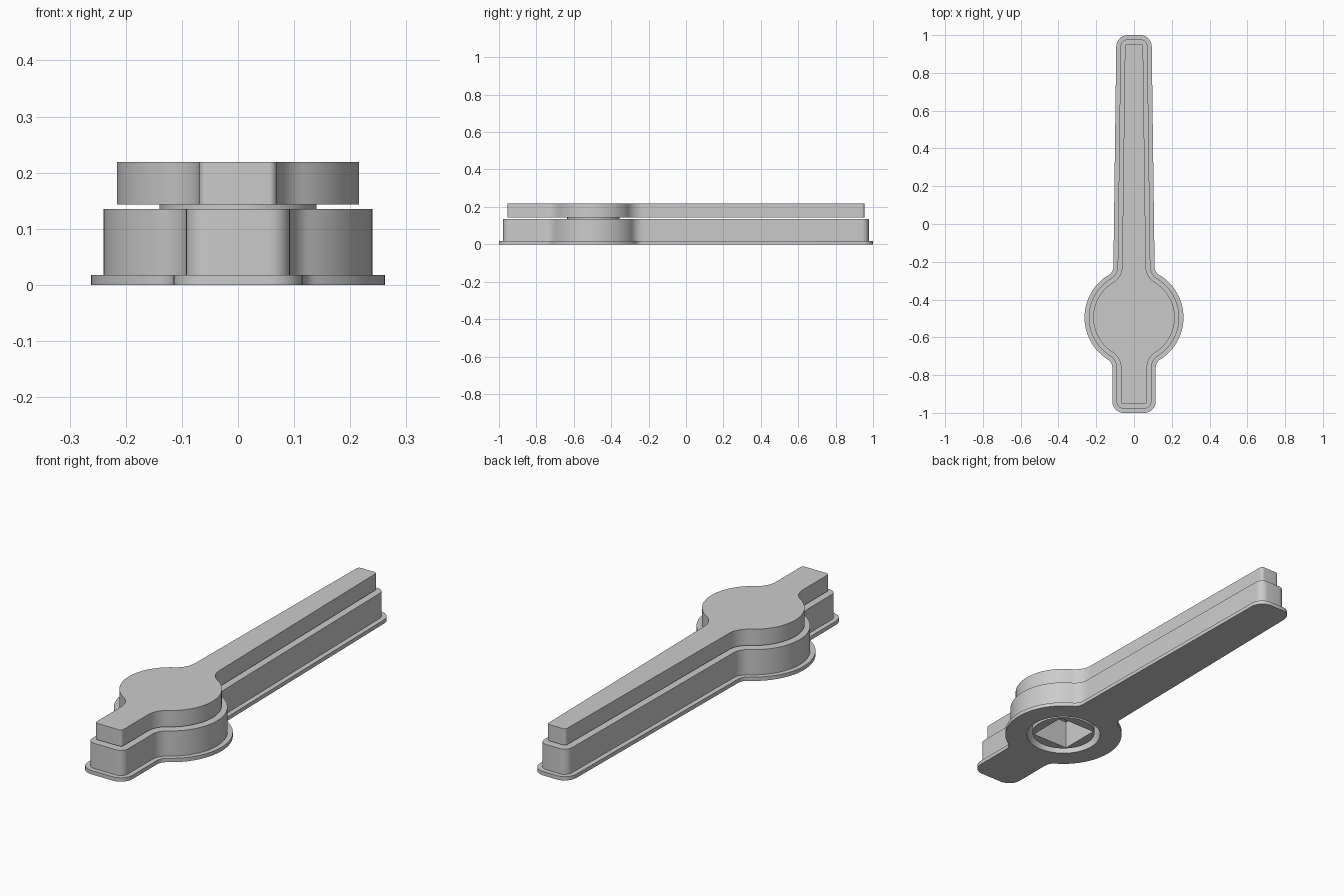
import bpy, bmesh
from math import sin, cos, pi, sqrt, atan2, radians

cube = bpy.data.objects.get("Cube")
if cube:
    bpy.data.objects.remove(cube, do_unlink=True)

gray = bpy.data.materials.new("plain gray")
gray.use_nodes = True
gray.diffuse_color = (0.6, 0.6, 0.6, 1)
gray.node_tree.nodes["Principled BSDF"].inputs["Base Color"].default_value = (0.6, 0.6, 0.6, 1)

HUB_Y = -0.495


def arc(cx, cy, r, a0, a1, n):
    return [(cx + r * cos(a0 + (a1 - a0) * i / n), cy + r * sin(a0 + (a1 - a0) * i / n))
            for i in range(n + 1)]


def circle(r):
    return arc(0, HUB_Y, r, 0, 2 * pi, 64)[:-1]


def outline(inset):
    """Pointer silhouette: short tail, round hub, long tapering arm."""
    hub, tail, neck, tip = (v - inset for v in (0.262, 0.115, 0.109, 0.094))
    end = 1 - inset
    corner, fillet = 0.06 - inset, 0.05 + inset
    # right half, from the tail end up to the arm tip
    half = arc(tail - corner, -end + corner, corner, -pi / 2, 0, 8)
    angles = []
    fillets = []
    for w, side in ((tail, -1), (neck, 1)):
        cx = w + fillet
        dy = side * sqrt((hub + fillet) ** 2 - cx ** 2)
        a = atan2(dy, cx)
        angles.append(a)
        back = a + pi if side < 0 else a - pi
        straight = pi if side < 0 else -pi
        fillets.append(arc(cx, HUB_Y + dy, fillet, straight, back, 8))
    half += fillets[0]
    half += arc(0, HUB_Y, hub, angles[0], angles[1], 40)[1:-1]
    half += fillets[1][::-1]
    half += arc(tip - corner, end - corner, corner, 0, pi / 2, 8)
    return half + [(-x, y) for x, y in reversed(half)]


def slab(name, loops, z0, z1):
    """Extrude a flat profile; inner loops become holes."""
    curve = bpy.data.curves.new(name, 'CURVE')
    curve.dimensions = '2D'
    curve.fill_mode = 'BOTH'
    curve.extrude = (z1 - z0) / 2
    for loop in loops:
        s = curve.splines.new('POLY')
        s.points.add(len(loop) - 1)
        for p, (x, y) in zip(s.points, loop):
            p.co = (x, y, 0, 1)
        s.use_cyclic_u = True
    temp = bpy.data.objects.new(name + "_profile", curve)
    bpy.context.collection.objects.link(temp)
    graph = bpy.context.evaluated_depsgraph_get()
    mesh = bpy.data.meshes.new_from_object(temp.evaluated_get(graph))
    bpy.data.objects.remove(temp, do_unlink=True)

    # weld caps to walls and raise to height
    bm = bmesh.new()
    bm.from_mesh(mesh)
    bmesh.ops.remove_doubles(bm, verts=bm.verts, dist=0.0001)
    bmesh.ops.translate(bm, verts=bm.verts, vec=(0, 0, (z0 + z1) / 2))
    bmesh.ops.recalc_face_normals(bm, faces=bm.faces)
    bm.to_mesh(mesh)
    bm.free()
    mesh.name = name
    mesh.materials.clear()
    mesh.materials.append(gray)
    obj = bpy.data.objects.new(name, mesh)
    bpy.context.collection.objects.link(obj)
    bpy.ops.object.select_all(action='DESELECT')
    obj.select_set(True)
    bpy.context.view_layer.objects.active = obj
    bpy.ops.object.shade_smooth_by_angle(angle=radians(30))
    return obj


# Stepped body with a round bore through the hub
slab("base_flange", [outline(0), circle(0.165)], 0, 0.018)
slab("lower_body", [outline(0.0225), circle(0.165)], 0.018, 0.135)

# Shaft hanging from the cap, with a square socket
k = 0.095
square = [(x, HUB_Y + y) for x, y in ((-k, -k), (k, -k), (k, k), (-k, k))]
slab("shaft", [circle(0.14), square], 0.01, 0.143)

# Floating cap
slab("upper_cap", [outline(0.046)], 0.143, 0.219)
